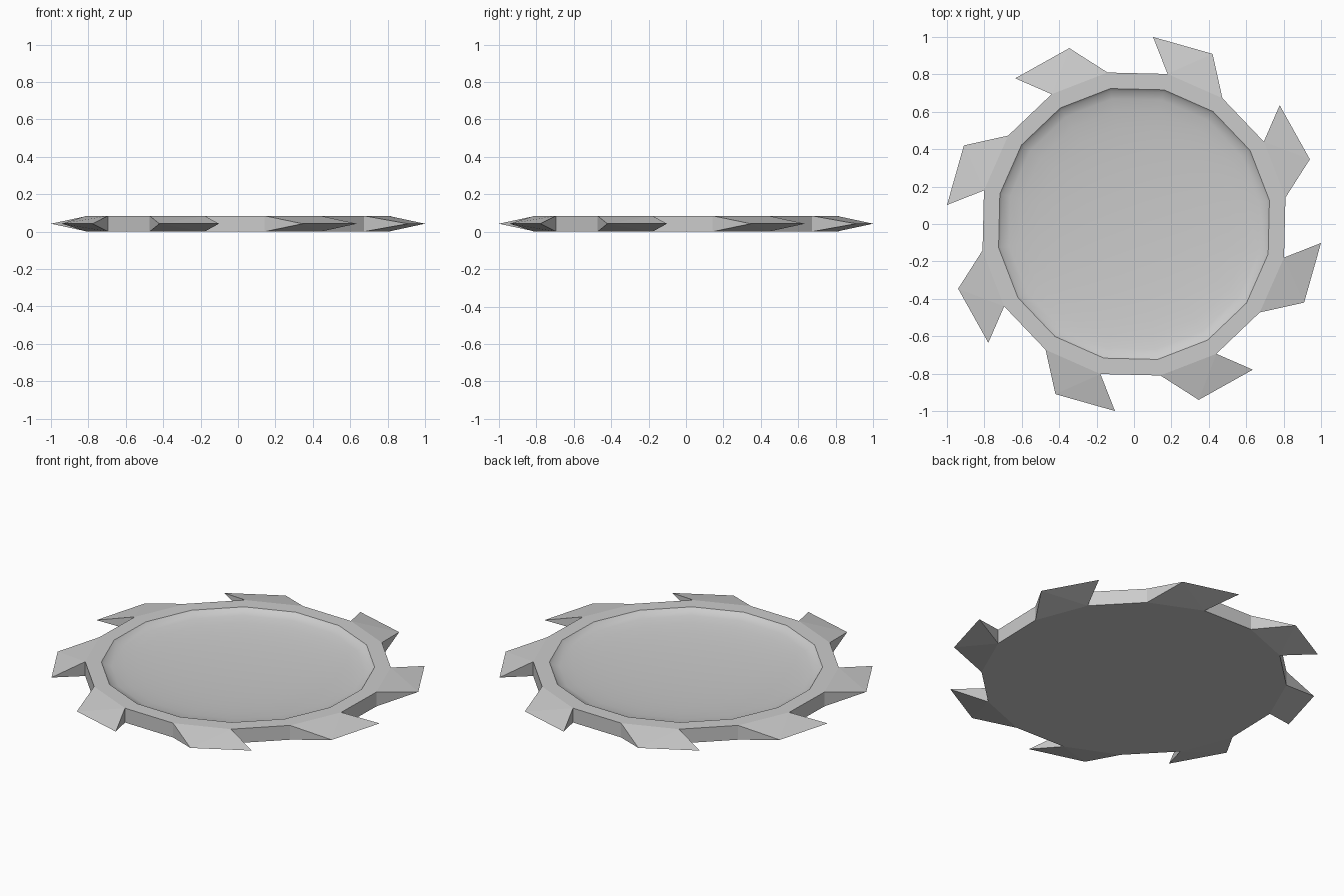
import bpy, bmesh
from math import radians, sin, cos, pi

if "Cube" in bpy.data.objects:
    bpy.data.objects.remove(bpy.data.objects["Cube"])

SIDES, START = 16, 9.9          # sides of the disc, angle of its first corner
R_BODY, R_BOWL = 0.822, 0.735   # outer disc radius, bowl rim radius
TOP, MID = 0.085, 0.0425        # rim height, tooth edge height
DEPTH, RINGS = 0.066, 8         # bowl depth and ring count

bm = bmesh.new()


def point(r, deg, z):
    return bm.verts.new((r * cos(radians(deg)), r * sin(radians(deg)), z))


def ring(r, z):
    return [point(r, START + 360 / SIDES * i, z) for i in range(SIDES)]


def bridge(a, b, smooth=False):
    for i in range(SIDES):
        j = (i + 1) % SIDES
        bm.faces.new((a[i], a[j], b[j], b[i])).smooth = smooth


# disc: flat underside and flat rim
low, high = ring(R_BODY, 0), ring(R_BODY, TOP)
bm.faces.new(low[::-1])
rim = ring(R_BOWL, TOP)
bridge(high, rim)

# bowl: flattened half sphere sunk into the disc
previous = rim
for k in range(1, RINGS):
    a = k * pi / 2 / RINGS
    current = ring(R_BOWL * cos(a), TOP - DEPTH * sin(a))
    bridge(previous, current, True)
    previous = current
centre = bm.verts.new((0, 0, TOP - DEPTH))
for i in range(SIDES):
    bm.faces.new((previous[i], previous[(i + 1) % SIDES], centre)).smooth = True

# edge: swept wedge teeth alternating with plain walls
for i in range(SIDES):
    j = (i + 1) % SIDES
    if i % 2:
        bm.faces.new((low[i], low[j], high[j], high[i]))
        continue
    turn = 360 / SIDES * i
    corner = point(1.002, 20.2 + turn, MID)
    tip = point(1.005, 39.2 + turn, MID)
    for level in (low, high):
        bm.faces.new((level[j], level[i], corner))
        bm.faces.new((level[j], corner, tip))
    bm.faces.new((low[i], high[i], corner))
    bm.faces.new((low[j], high[j], tip))

bmesh.ops.recalc_face_normals(bm, faces=bm.faces)
mesh = bpy.data.meshes.new("toothed_dish")
bm.to_mesh(mesh)
bm.free()
dish = bpy.data.objects.new("toothed_dish", mesh)
bpy.context.collection.objects.link(dish)
